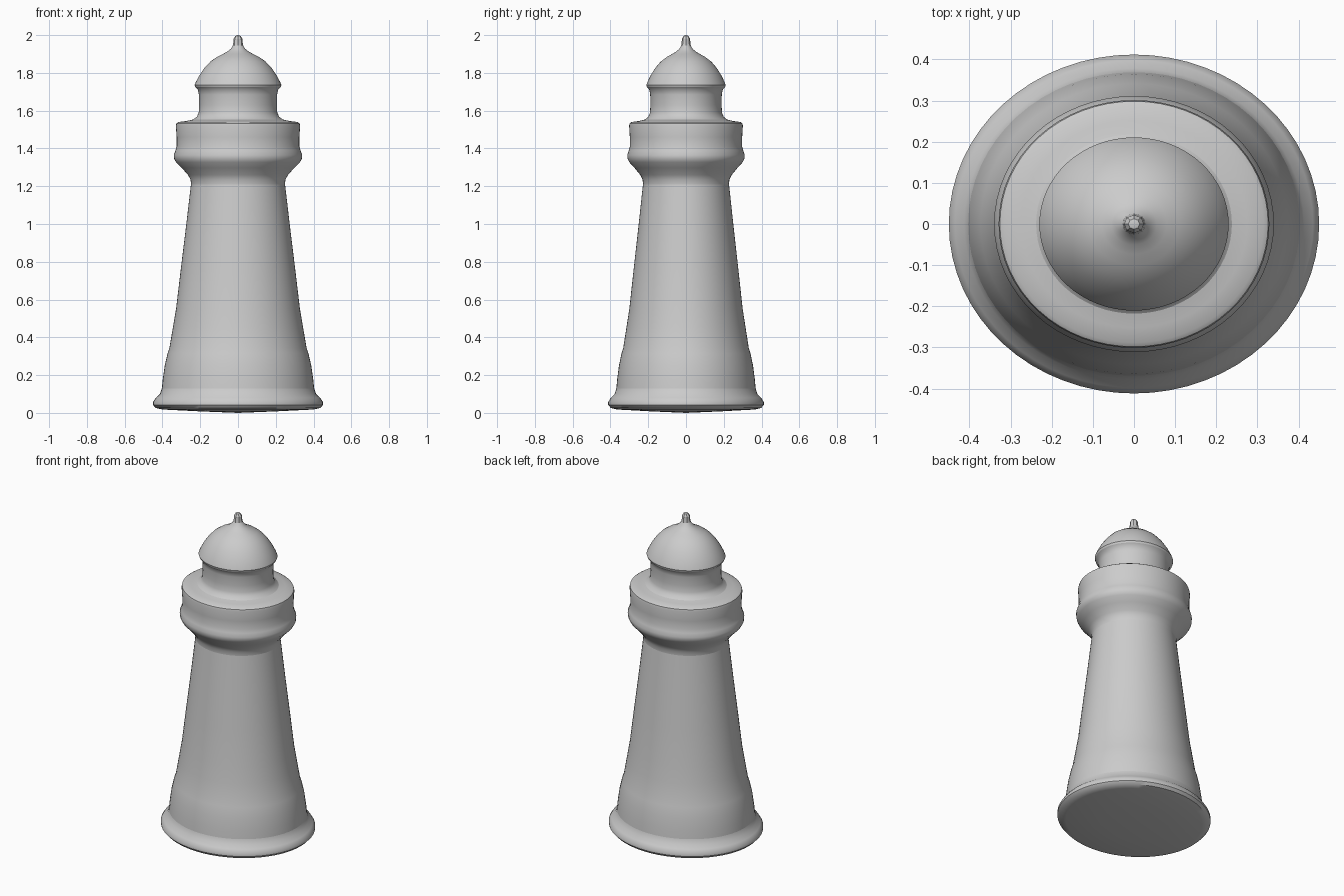
import bpy, bmesh, math

DEPTH = 0.915  # the whole tower is slightly oval: y radius / x radius


def lathe(name, profile, sides=64, angle=35):
    """Revolve (radius, height) points into an oval part; radius 0 makes a pole."""
    bm = bmesh.new()
    rings = []
    for r, z in profile:
        if r == 0:
            rings.append([bm.verts.new((0, 0, z))])
        else:
            rings.append([bm.verts.new((r * math.cos(2 * math.pi * i / sides),
                                        r * DEPTH * math.sin(2 * math.pi * i / sides), z))
                          for i in range(sides)])
    for a, b in zip(rings, rings[1:]):
        for i in range(sides):
            j = (i + 1) % sides
            if len(a) == 1:
                bm.faces.new((a[0], b[j], b[i]))
            elif len(b) == 1:
                bm.faces.new((a[i], a[j], b[0]))
            else:
                bm.faces.new((a[i], a[j], b[j], b[i]))
    mesh = bpy.data.meshes.new(name)
    bm.to_mesh(mesh)
    bm.free()
    obj = bpy.data.objects.new(name, mesh)
    bpy.context.collection.objects.link(obj)
    bpy.ops.object.select_all(action='DESELECT')
    obj.select_set(True)
    bpy.context.view_layer.objects.active = obj
    bpy.ops.object.shade_smooth_by_angle(angle=math.radians(angle))
    return obj


# Rounded foot with a closed underside
lathe("foot", [(0, 0), (0.20, 0.008), (0.40, 0.018), (0.435, 0.026), (0.45, 0.042),
               (0.45, 0.058), (0.435, 0.08), (0.413, 0.10), (0.403, 0.13)])

# Tapering tower with a wider plinth
lathe("tower", [(0.403, 0.13), (0.398, 0.18), (0.388, 0.25), (0.373, 0.315), (0.363, 0.345),
                (0.345, 0.45), (0.328, 0.55), (0.303, 0.76), (0.276, 0.98), (0.249, 1.21)])

# Flared gallery with a lip, a straight parapet and a flat deck
lathe("gallery", [(0.249, 1.21), (0.251, 1.235), (0.265, 1.26), (0.298, 1.297), (0.328, 1.327),
                  (0.338, 1.345), (0.34, 1.365), (0.332, 1.388), (0.325, 1.41), (0.325, 1.46),
                  (0.329, 1.52), (0.326, 1.533), (0.315, 1.54), (0.275, 1.545), (0.238, 1.553)])

# Lantern room
lathe("lantern_room", [(0.238, 1.553), (0.218, 1.568), (0.208, 1.59), (0.206, 1.63),
                       (0.207, 1.685), (0.212, 1.71), (0.226, 1.724)])

# Domed roof
lathe("dome_roof", [(0.226, 1.724), (0.23, 1.735), (0.224, 1.75), (0.206, 1.785), (0.178, 1.826),
                    (0.145, 1.861), (0.11, 1.885), (0.08, 1.90), (0.055, 1.914), (0.038, 1.928),
                    (0.027, 1.945)])

# Faceted finial
lathe("finial", [(0.029, 1.94), (0.025, 1.96), (0.024, 1.98), (0.014, 1.996), (0, 2.0)],
      sides=8, angle=20)
